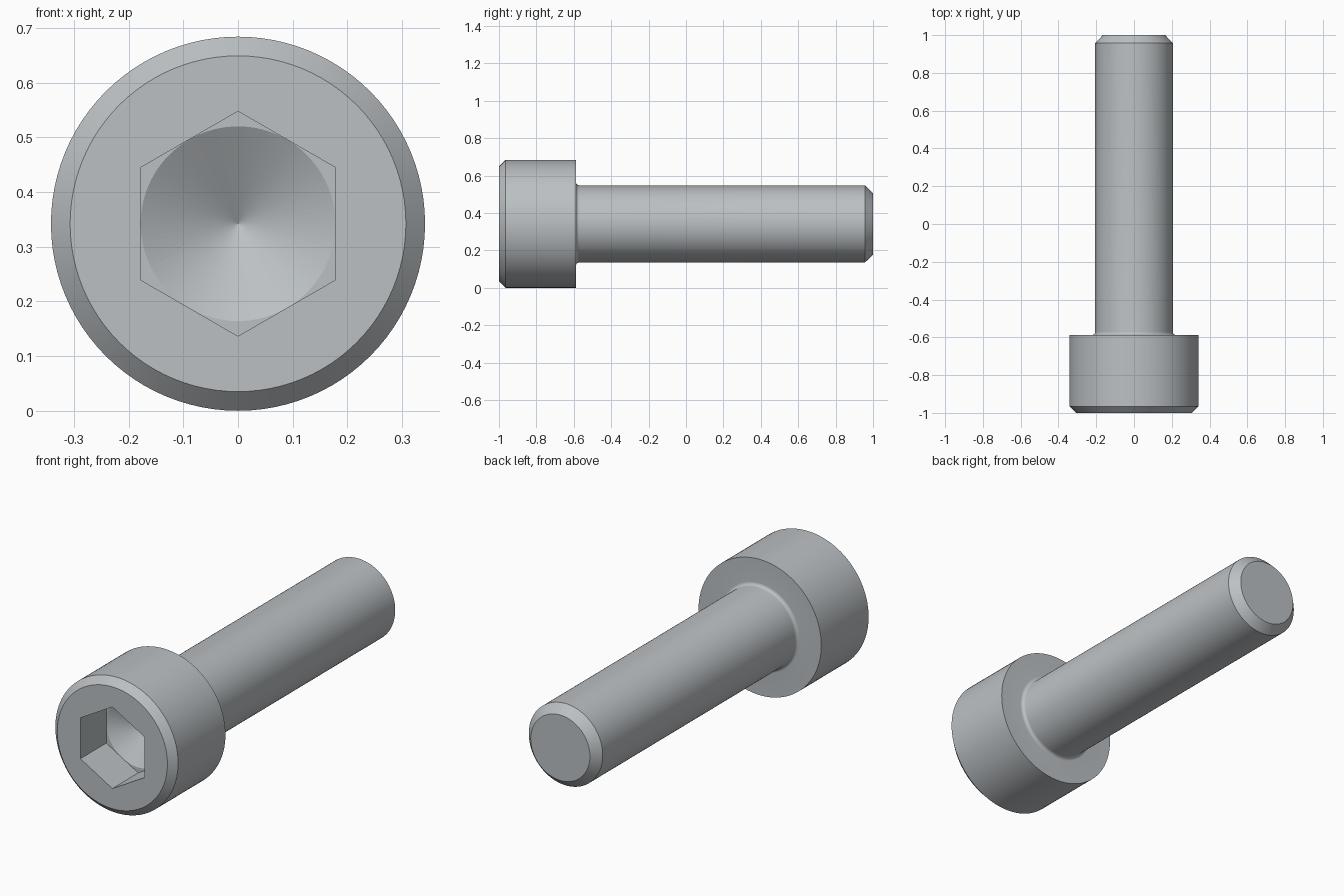
import bpy, bmesh
from math import sin, cos, pi, radians

cube = bpy.data.objects.get("Cube")
if cube:
    bpy.data.objects.remove(cube, do_unlink=True)

SEGMENTS = 96
HEAD_R, SHAFT_R, SOCKET_R = 0.342, 0.206, 0.178
HEAD_BACK, SOCKET_FLOOR, FILLET = -0.588, -0.794, 0.017

steel = bpy.data.materials.new("brushed steel grey")
steel.use_nodes = True
colour = (0.50, 0.53, 0.55, 1)
steel.diffuse_color = colour
steel.node_tree.nodes["Principled BSDF"].inputs["Base Color"].default_value = colour


def hex_radius(angle):
    """Distance to a unit hexagon's side, with flats facing left and right."""
    return 1 / cos((angle + pi / 6) % (pi / 3) - pi / 6)


# Profile from socket floor, round the head and along the shaft: (radius, y, is_hex)
profile = [
    (SOCKET_R, SOCKET_FLOOR, False),
    (SOCKET_R, SOCKET_FLOOR, True),
    (SOCKET_R, -1, True),
    (0.307, -1, False),
    (HEAD_R, -0.965, False),
    (HEAD_R, HEAD_BACK, False),
]
# Fillet under the head
for i in range(9):
    a = i / 8 * pi / 2
    profile.append((SHAFT_R + FILLET * (1 - sin(a)),
                    HEAD_BACK + FILLET * (1 - cos(a)), False))
# Shaft and chamfered tip
profile += [(SHAFT_R, 0.957, False), (0.165, 1, False)]

bm = bmesh.new()
rings = []
for radius, y, is_hex in profile:
    ring = []
    for i in range(SEGMENTS):
        a = 2 * pi * i / SEGMENTS
        r = radius * (hex_radius(a) if is_hex else 1)
        ring.append(bm.verts.new((r * cos(a), y, HEAD_R + r * sin(a))))
    rings.append(ring)
for low, high in zip(rings, rings[1:]):
    for i in range(SEGMENTS):
        j = (i + 1) % SEGMENTS
        bm.faces.new((low[i], low[j], high[j], high[i]))
bm.faces.new(rings[-1])

# Drilled cone at the bottom of the socket
apex = bm.verts.new((0, SOCKET_FLOOR + SOCKET_R * 0.577, HEAD_R))
for i in range(SEGMENTS):
    bm.faces.new((apex, rings[0][(i + 1) % SEGMENTS], rings[0][i]))

bmesh.ops.remove_doubles(bm, verts=bm.verts, dist=0.00001)
bmesh.ops.recalc_face_normals(bm, faces=bm.faces)
mesh = bpy.data.meshes.new("socket_screw")
bm.to_mesh(mesh)
bm.free()
mesh.materials.append(steel)

screw = bpy.data.objects.new("socket_screw", mesh)
bpy.context.collection.objects.link(screw)
bpy.ops.object.select_all(action='DESELECT')
screw.select_set(True)
bpy.context.view_layer.objects.active = screw
bpy.ops.object.shade_smooth_by_angle(angle=radians(25))

# Keep the cone's facets flat so its point stays crisp
for face in mesh.polygons:
    if len(face.vertices) == 3 and SOCKET_FLOOR + 0.01 < face.center.y < HEAD_BACK:
        face.use_smooth = False
